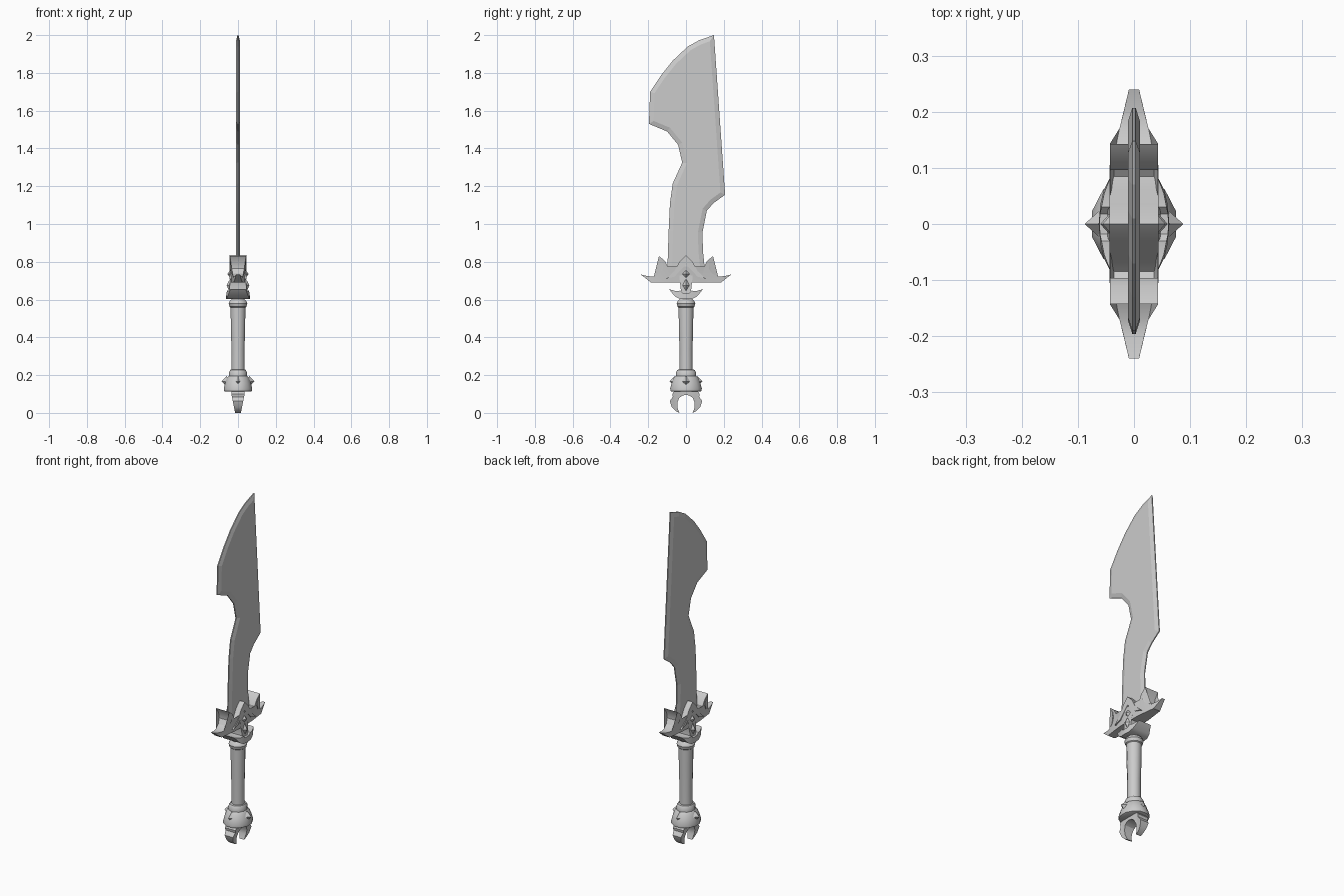
import bpy, bmesh, math
from mathutils import Vector

if "Cube" in bpy.data.objects:
    bpy.data.objects.remove(bpy.data.objects["Cube"])


def finish(name, bm, smooth=None):
    bmesh.ops.recalc_face_normals(bm, faces=bm.faces)
    me = bpy.data.meshes.new(name)
    bm.to_mesh(me)
    bm.free()
    ob = bpy.data.objects.new(name, me)
    bpy.context.collection.objects.link(ob)
    if smooth:
        bpy.ops.object.select_all(action='DESELECT')
        ob.select_set(True)
        bpy.context.view_layer.objects.active = ob
        bpy.ops.object.shade_smooth_by_angle(angle=math.radians(smooth))
    return ob


def mirrored(half):
    """Close a half outline (y <= 0) across y = 0."""
    return half + [(-y, z) for y, z in reversed(half) if abs(y) > 1e-6]


def plate(name, outline, width):
    """Plate in the YZ plane whose half thickness is width(y, z)."""
    bm = bmesh.new()
    sides = [[bm.verts.new((s * width(y, z), y, z)) for y, z in outline] for s in (1, -1)]
    a, b = sides
    n = len(outline)
    caps = [bm.faces.new(a), bm.faces.new(b[::-1])]
    for i in range(n):
        j = (i + 1) % n
        bm.faces.new((a[i], b[i], b[j], a[j]))
    bmesh.ops.triangulate(bm, faces=caps)
    return finish(name, bm, 30)


def lathe(name, profile, segs, sx=1, sy=1):
    """Turned part from (radius, z) points."""
    bm = bmesh.new()
    rings = []
    for r, z in profile:
        rings.append([bm.verts.new((sx * r * math.cos(2 * math.pi * (k + .5) / segs),
                                    sy * r * math.sin(2 * math.pi * (k + .5) / segs), z))
                      for k in range(segs)])
    for p, q in zip(rings, rings[1:]):
        for k in range(segs):
            m = (k + 1) % segs
            bm.faces.new((p[k], p[m], q[m], q[k]))
    bm.faces.new(rings[0])
    bm.faces.new(rings[-1])
    return finish(name, bm, 35)


def spike(name, base, direction, half_w, half_h, length):
    """Four-sided diamond stud."""
    bm = bmesh.new()
    d = Vector(direction)
    side, up, c = d.cross(Vector((0, 0, 1))), Vector((0, 0, 1)), Vector(base)
    ring = [bm.verts.new(c + o) for o in (side * half_w, up * half_h, -side * half_w, -up * half_h)]
    tip = bm.verts.new(c + d * length)
    bm.faces.new(ring)
    for i in range(4):
        bm.faces.new((ring[i], ring[(i + 1) % 4], tip))
    return finish(name, bm)


# Blade: flat slab with a ground bevel all around
blade = [(.148, 2.0), (.207, 1.155), (.145, 1.11), (.11, 1.07), (.087, .955), (.09, .853),
         (.105, .715), (-.10, .715), (-.092, .96), (-.085, 1.11), (-.07, 1.215), (-.02, 1.325),
         (-.042, 1.42), (-.10, 1.49), (-.196, 1.53), (-.19, 1.70), (-.13, 1.79),
         (-.07, 1.865), (.01, 1.94), (.07, 1.973)]
pts = [Vector(p) for p in blade]
n = len(pts)
inner = []
for i, p in enumerate(pts):
    d1, d2 = (p - pts[i - 1]).normalized(), (pts[(i + 1) % n] - p).normalized()
    n1, n2 = Vector((d1.y, -d1.x)), Vector((d2.y, -d2.x))
    inner.append(p + (n1 + n2) * (.024 / (1 + n1.dot(n2))))
bm = bmesh.new()
edge = [[bm.verts.new((s * .003, p.x, p.y)) for p in pts] for s in (1, -1)]
flat = [[bm.verts.new((s * .011, p.x, p.y)) for p in inner] for s in (1, -1)]
for i in range(n):
    j = (i + 1) % n
    bm.faces.new((edge[0][i], edge[0][j], edge[1][j], edge[1][i]))
    for e, f in zip(edge, flat):
        bm.faces.new((e[i], e[j], f[j], f[i]))
for f in flat:
    bm.faces.new(f)
finish("blade", bm)

# Guard wings with upturned prongs, thinning to the outer tips
def wing_width(y, z):
    if z > .745:
        return .043
    return max(.009, .036 - max(0, abs(y) - .13) * .25)

wing = [(0, .69), (-.075, .69), (-.185, .69), (-.24, .733), (-.205, .724), (-.17, .722),
        (-.138, .738), (-.121, .765), (-.123, .795), (-.143, .83), (-.112, .805),
        (-.096, .775), (-.098, .74), (-.075, .722), (0, .72)]
plate("guard_wings", mirrored(wing), wing_width)

# Chevron over the blade root, and its smaller inner rib
plate("guard_chevron", mirrored([(0, .835), (-.035, .80), (-.062, .75), (-.105, .71), (-.06, .722),
                                 (-.03, .755), (0, .785)]), lambda y, z: .044)
plate("guard_core", mirrored([(0, .79), (-.03, .755), (-.035, .72), (-.022, .69), (-.026, .64), (0, .625)]),
      lambda y, z: .036 + .09 * max(0, .76 - z))

# Lower crescent
plate("guard_crescent", mirrored([(0, .604), (-.035, .604), (-.06, .618), (-.09, .655), (-.055, .645),
                                  (-.03, .647), (-.018, .635), (0, .635)]),
      lambda y, z: .063 - .02 * (y / .09) ** 2 - .1 * max(0, z - .62))

# Gems on both faces of the guard
for s in (1, -1):
    spike("guard_gem", (s * .034, 0, .735), (s, 0, 0), .026, .03, .022)
    spike("guard_lower_gem", (s * .044, 0, .675), (s, 0, 0), .018, .035, .016)

# Grip and collar
lathe("grip", [(.036, .20), (.036, .34), (.039, .46), (.041, .57)], 12)
lathe("collar", [(.037, .555), (.046, .562), (.051, .58), (.045, .594), (.036, .602), (.036, .615)], 12)

# Pommel with four studs
lathe("pommel", [(.07, .112), (.08, .116), (.081, .13), (.074, .155), (.063, .185), (.052, .196),
                 (.052, .214), (.044, .228), (.034, .23)], 12, .96, 1.07)
for d in ((1, 0, 0), (-1, 0, 0), (0, 1, 0), (0, -1, 0)):
    spike("pommel_stud", Vector(d) * .058 + Vector((0, 0, .167)), d, .027, .03, .03)

# Open claw under the pommel
claw = [(0, .118), (-.06, .118), (-.073, .10), (-.07, .085), (-.086, .062), (-.075, .03), (-.055, .01),
        (-.035, 0), (-.046, .03), (-.046, .055), (-.035, .08), (-.018, .092), (0, .095)]
plate("pommel_claw", mirrored(claw), lambda y, z: .015 + .2 * min(z, .1))
